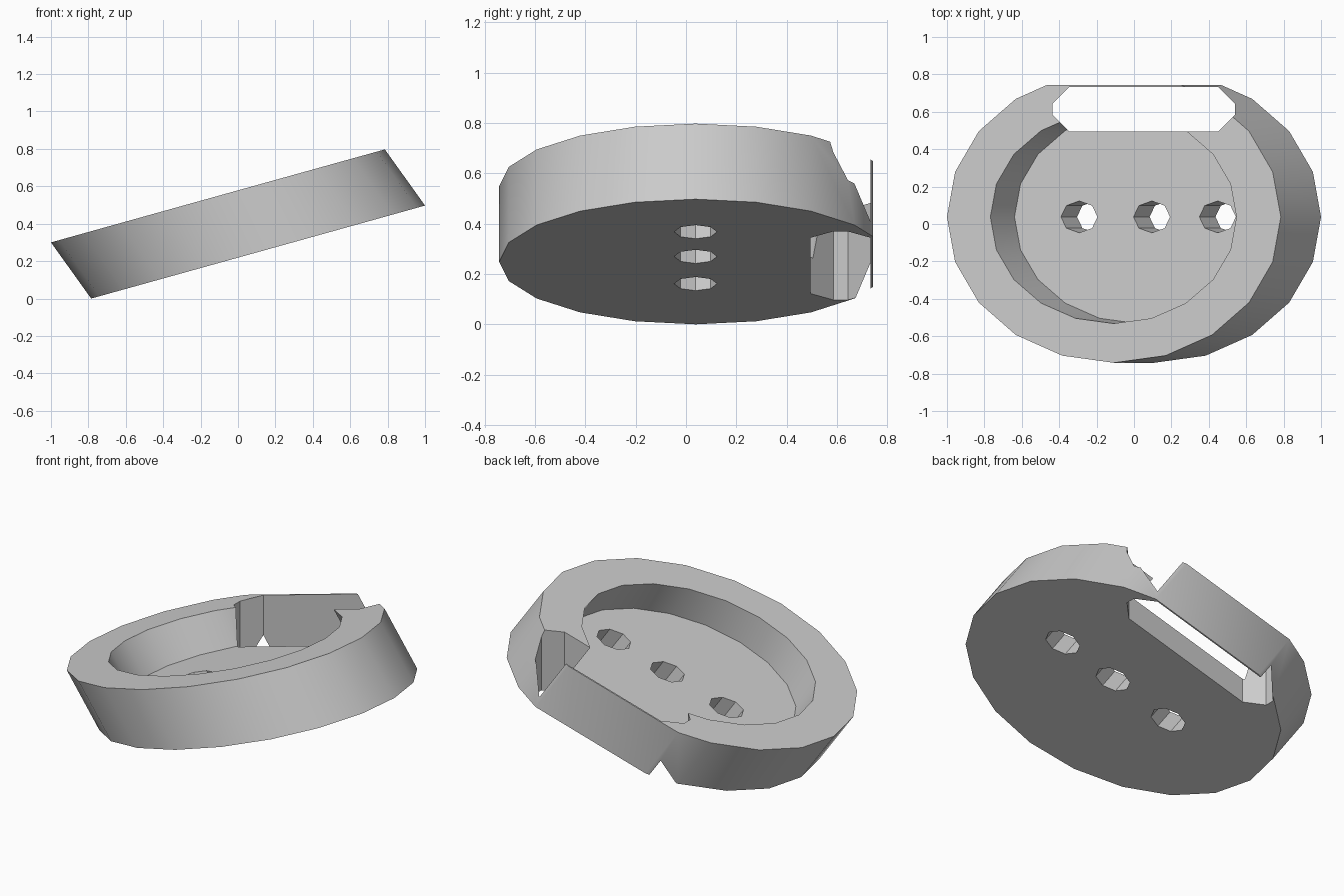
import bpy, bmesh, math

if "Cube" in bpy.data.objects:
    bpy.data.objects.remove(bpy.data.objects["Cube"])

SLOPE = 0.2785            # tilt of the base plane
LEAN_X, RISE = -0.215, 0.30   # slanted extrusion from bottom to top
CY = 0.038


def add_prism(name, bottom, top, clip_y=None):
    """Closed prism between two matching outlines."""
    bm = bmesh.new()
    lo = [bm.verts.new(p) for p in bottom]
    hi = [bm.verts.new(p) for p in top]
    n = len(lo)
    bm.faces.new(lo[::-1])
    bm.faces.new(hi)
    for i in range(n):
        j = (i + 1) % n
        bm.faces.new((lo[i], lo[j], hi[j], hi[i]))
    if clip_y is not None:
        cut = bmesh.ops.bisect_plane(
            bm, geom=bm.verts[:] + bm.edges[:] + bm.faces[:],
            plane_co=(0, clip_y, 0), plane_no=(0, 1, 0), clear_outer=True)
        bmesh.ops.holes_fill(bm, edges=[e for e in bm.edges if e.is_boundary], sides=0)
    bmesh.ops.recalc_face_normals(bm, faces=bm.faces[:])
    mesh = bpy.data.meshes.new(name)
    bm.to_mesh(mesh)
    bm.free()
    obj = bpy.data.objects.new(name, mesh)
    bpy.context.collection.objects.link(obj)
    return obj


def oval(cx, rx, ry, n, t):
    """Elliptical outline at height fraction t along the slanted extrusion."""
    pts = []
    for i in range(n):
        a = 2 * math.pi * i / n
        x = cx + rx * math.cos(a)
        pts.append((x + LEAN_X * t, CY + ry * math.sin(a),
                    SLOPE * (x + 0.785) + RISE * t))
    return pts


def slanted_oval(name, cx, rx, ry, n, t0, t1, clip_y=None):
    return add_prism(name, oval(cx, rx, ry, n, t0), oval(cx, rx, ry, n, t1), clip_y)


# Tilted oval dish with a flat back
dish = slanted_oval("oval_dish", 0.1075, 0.8925, 0.78, 20, 0, 1, clip_y=0.742)

# Recess and three drain holes
cutters = [slanted_oval("recess_cutter", 0.105, 0.658, 0.57, 20, 0.4, 1.4)]
for x in (-0.207, 0.181, 0.533):
    cutters.append(slanted_oval("drain_cutter", x, 0.0975, 0.085, 8, -0.3, 0.7))

# Vertical slot with chamfered corners, leaving a thin back plate
x0, x1, y0, y1, c = -0.437, 0.54, 0.495, 0.733, 0.09
slot = [(x0 + c, y0), (x1 - c, y0), (x1, y0 + c), (x1, y1 - c),
        (x1 - c, y1), (x0 + c, y1), (x0, y1 - c), (x0, y0 + c)]
cutters.append(add_prism("slot_cutter", [(x, y, -0.5) for x, y in slot],
                         [(x, y, 1.5) for x, y in slot]))

# Cut everything out of the dish
bpy.context.view_layer.objects.active = dish
dish.select_set(True)
for cutter in cutters:
    cutter.hide_render = True
    mod = dish.modifiers.new("cut", 'BOOLEAN')
    mod.operation = 'DIFFERENCE'
    mod.solver = 'EXACT'
    mod.object = cutter
    bpy.ops.object.modifier_apply(modifier=mod.name)
    bpy.data.objects.remove(cutter)

# Soft walls, crisp rims
bpy.ops.object.shade_smooth_by_angle(angle=math.radians(30))
